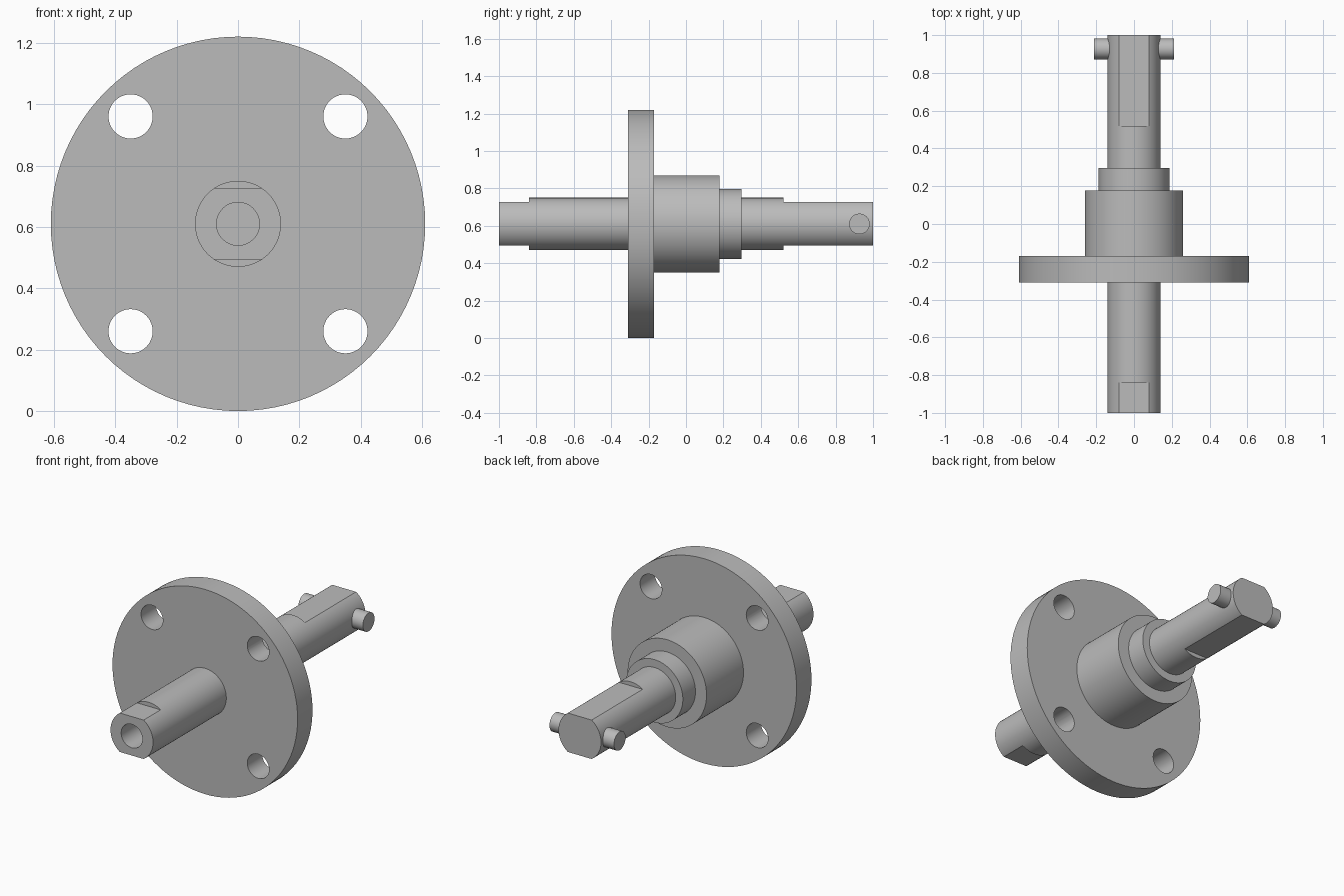
import bpy, bmesh, math
from mathutils import Matrix, Vector

if "Cube" in bpy.data.objects:
    bpy.data.objects.remove(bpy.data.objects["Cube"])

ZC = 0.61   # height of the shaft axis

steel = bpy.data.materials.new("steel_grey")
steel.diffuse_color = (0.5, 0.5, 0.5, 1)
steel.use_nodes = True
steel.node_tree.nodes["Principled BSDF"].inputs["Base Color"].default_value = steel.diffuse_color


def add_object(name, bm):
    bmesh.ops.recalc_face_normals(bm, faces=bm.faces)
    mesh = bpy.data.meshes.new(name)
    bm.to_mesh(mesh)
    bm.free()
    mesh.materials.append(steel)
    ob = bpy.data.objects.new(name, mesh)
    bpy.context.collection.objects.link(ob)
    return ob


def lathe(name, profile, steps=96):
    """Spin (radius, y) points round the shaft axis."""
    bm = bmesh.new()
    verts = [bm.verts.new((r, y, ZC)) for r, y in profile]
    edges = [bm.edges.new(p) for p in zip(verts, verts[1:])]
    bmesh.ops.spin(bm, geom=verts + edges, cent=(0, 0, ZC), axis=(0, 1, 0),
                   angle=math.tau, steps=steps, use_duplicate=False)
    bmesh.ops.remove_doubles(bm, verts=bm.verts, dist=1e-5)
    return add_object(name, bm)


def cylinder(name, centre, radius, depth, axis, sides=48):
    bm = bmesh.new()
    rot = Vector((0, 0, 1)).rotation_difference(Vector(axis)).to_matrix().to_4x4()
    bmesh.ops.create_cone(bm, cap_ends=True, segments=sides, radius1=radius,
                          radius2=radius, depth=depth,
                          matrix=Matrix.Translation(centre) @ rot)
    return add_object(name, bm)


def box(name, centre, size):
    bm = bmesh.new()
    bmesh.ops.create_cube(bm, size=1, matrix=Matrix.Translation(centre)
                          @ Matrix.Diagonal((*size, 1)))
    return add_object(name, bm)


def cut(target, cutter):
    mod = target.modifiers.new("cut", 'BOOLEAN')
    mod.operation = 'DIFFERENCE'
    mod.solver = 'EXACT'
    mod.object = cutter
    bpy.context.view_layer.objects.active = target
    bpy.ops.object.modifier_apply(modifier=mod.name)
    bpy.data.objects.remove(cutter, do_unlink=True)


def smooth(ob):
    bpy.ops.object.select_all(action='DESELECT')
    ob.select_set(True)
    bpy.context.view_layer.objects.active = ob
    bpy.ops.object.shade_smooth_by_angle(angle=math.radians(30))


# Turned body: front bore, shaft, flange, hub, collar, rear shaft
body = lathe("flanged_shaft", [
    (0, -0.70), (0.07, -0.70), (0.07, -1), (0.14, -1),
    (0.14, -0.31), (0.61, -0.31), (0.61, -0.17),
    (0.26, -0.17), (0.26, 0.178), (0.187, 0.178), (0.187, 0.297),
    (0.14, 0.297), (0.14, 1), (0, 1)])

for s in (-1, 1):
    # Bolt holes in the flange
    for t in (-1, 1):
        cut(body, cylinder("hole_cutter", (0.35 * s, -0.24, ZC + 0.35 * t),
                           0.072, 0.3, (0, 1, 0)))
    # Flats above and below on both shaft ends
    for y0, y1 in ((-1.1, -0.84), (0.52, 1.1)):
        cut(body, box("flat_cutter", (0, (y0 + y1) / 2, ZC + s * 0.216),
                      (0.5, y1 - y0, 0.2)))
smooth(body)

# Cross pin ends near the back of the shaft
for s, side in ((-1, "left"), (1, "right")):
    smooth(cylinder(side + "_cross_pin", (s * 0.165, 0.927, ZC),
                    0.055, 0.095, (1, 0, 0)))
